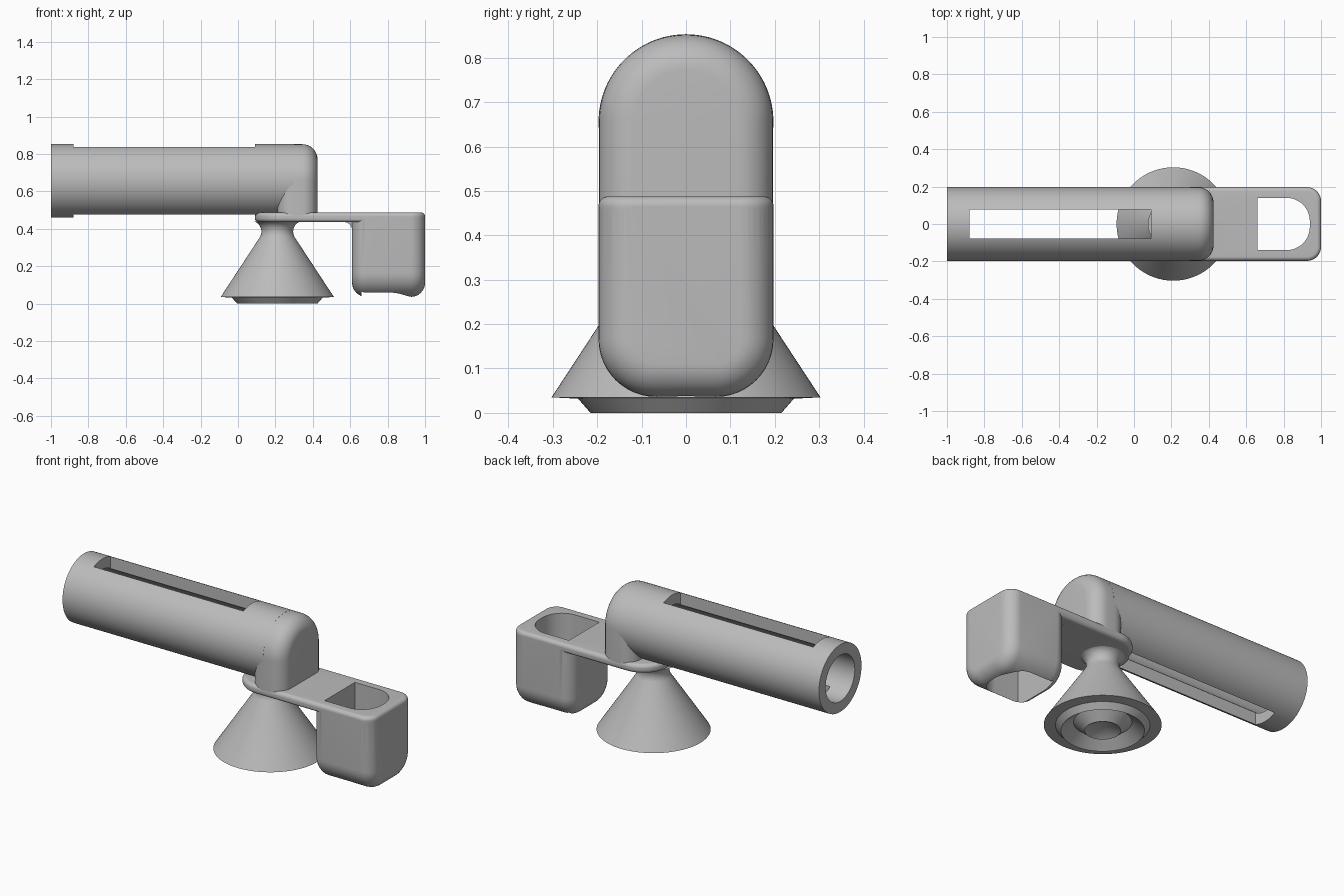
import bpy, bmesh, math
from mathutils import Matrix, Vector

cube = bpy.data.objects.get("Cube")
if cube:
    bpy.data.objects.remove(cube, do_unlink=True)

grey = bpy.data.materials.new("plain grey")
grey.use_nodes = True
colour = (0.5, 0.5, 0.5, 1)
grey.diffuse_color = colour
grey.node_tree.nodes["Principled BSDF"].inputs["Base Color"].default_value = colour


def finish(name, bm):
    bmesh.ops.recalc_face_normals(bm, faces=bm.faces)
    mesh = bpy.data.meshes.new(name)
    bm.to_mesh(mesh)
    bm.free()
    mesh.materials.append(grey)
    ob = bpy.data.objects.new(name, mesh)
    bpy.context.collection.objects.link(ob)
    return ob


def activate(ob):
    bpy.ops.object.select_all(action='DESELECT')
    ob.select_set(True)
    bpy.context.view_layer.objects.active = ob


def combine(ob, other, operation):
    """Apply a boolean and remove the second object."""
    mod = ob.modifiers.new("combine", 'BOOLEAN')
    mod.operation, mod.object, mod.solver = operation, other, 'EXACT'
    activate(ob)
    bpy.ops.object.modifier_apply(modifier=mod.name)
    bpy.data.objects.remove(other, do_unlink=True)


def rounded_rect(u0, u1, v0, v1, radii, steps=12):
    """Outline from the low-low corner, anticlockwise, one radius per corner."""
    pts = []
    corners = [(u0, v0, 1, 1), (u1, v0, -1, 1), (u1, v1, -1, -1), (u0, v1, 1, -1)]
    for i, ((u, v, su, sv), r) in enumerate(zip(corners, radii)):
        if r == 0:
            pts.append((u, v))
            continue
        for k in range(steps + 1):
            a = math.pi + (i + k / steps) * math.pi / 2
            pts.append((u + su * r + r * math.cos(a), v + sv * r + r * math.sin(a)))
    return pts


def prism(name, outline, axis, lo, hi, bevel=0, keep=lambda c: True):
    """Extrude an outline along an axis and round the end edges that pass keep."""
    place = {'x': lambda u, v, w: (w, u, v),
             'y': lambda u, v, w: (u, w, v),
             'z': lambda u, v, w: (u, v, w)}[axis]
    bm = bmesh.new()
    rings = [[bm.verts.new(place(u, v, w)) for u, v in outline] for w in (lo, hi)]
    caps = [bm.faces.new(r) for r in rings]
    n = len(outline)
    for i in range(n):
        j = (i + 1) % n
        bm.faces.new((rings[0][i], rings[0][j], rings[1][j], rings[1][i]))
    bmesh.ops.recalc_face_normals(bm, faces=bm.faces)
    if bevel:
        edges = [e for f in caps for e in f.edges
                 if keep((e.verts[0].co + e.verts[1].co) / 2)]
        bmesh.ops.bevel(bm, geom=edges, offset=bevel, segments=8, profile=0.5,
                        affect='EDGES', clamp_overlap=True)
    return finish(name, bm)


def lathe(name, profile, matrix, closed=False, steps=96):
    """Turn a (radius, height) profile around z, then place it."""
    bm = bmesh.new()
    vs = [bm.verts.new((r, 0, z)) for r, z in profile]
    edges = [bm.edges.new(p) for p in zip(vs, vs[1:])]
    if closed:
        edges.append(bm.edges.new((vs[-1], vs[0])))
    bmesh.ops.spin(bm, geom=vs + edges, cent=(0, 0, 0), axis=(0, 0, 1),
                   angle=2 * math.pi, steps=steps, use_duplicate=False)
    bmesh.ops.remove_doubles(bm, verts=bm.verts, dist=1e-5)
    bm.transform(matrix)
    return finish(name, bm)


half, axis_z, foot_x = 0.197, 0.656, 0.21

# Hollow tube lying along x, slotted through top and bottom
along_x = Matrix.Translation((0, 0, axis_z)) @ Matrix.Rotation(math.pi / 2, 4, 'Y')
tube = lathe("tube", [(0, 0.3), (half, 0.3), (half, -1), (0.135, -1),
                      (0.135, foot_x), (0, foot_x)], along_x)
slot = prism("slot_cutter", rounded_rect(-0.88, 0.09, -0.078, 0.078, [0] * 4), 'z', 0.3, 1)
combine(tube, slot, 'DIFFERENCE')

# Arched elbow that carries the tube
r = half - 0.001
elbow = prism("elbow", rounded_rect(-r, r, 0.46, axis_z + r, (0, 0, r - 0.002, r - 0.002), 24),
              'x', foot_x, 0.425, 0.08, lambda c: c.z > 0.461)

# Flat arm, joined to the hanging cup and its small corner fillet
arm = prism("arm_and_cup", rounded_rect(0.09, 1, -half, half, (0.16, 0.075, 0.075, 0.16)),
            'z', 0.435, 0.488, 0.022)
cup = prism("cup", rounded_rect(-half, half, 0.036, 0.466, (0.13, 0.13, 0, 0)),
            'x', 0.61, 1, 0.075, lambda c: c.z < 0.465)
combine(arm, cup, 'UNION')
gusset = [(0.63, 0.45), (0.565, 0.45), (0.565, 0.436)]
gusset += [(0.565 + 0.046 * math.sin(a), 0.39 + 0.046 * math.cos(a))
           for a in (math.pi / 12 * k for k in range(1, 7))] + [(0.63, 0.39)]
fillet = prism("cup_fillet", gusset, 'y', -0.125, 0.125)
combine(arm, fillet, 'UNION')
pocket = prism("pocket_cutter", rounded_rect(0.66, 0.94, -0.14, 0.14, (0, 0.125, 0.125, 0)),
               'z', -0.1, 0.7)
combine(arm, pocket, 'DIFFERENCE')

# Conical foot with a flared neck and a ridged underside
neck = [(0.135 - 0.05 * math.sin(a), 0.385 + 0.055 * math.cos(a))
        for a in (math.pi / 16 * k for k in range(0, 12))]
foot = lathe("foot", [(0, 0.44)] + neck +
             [(0.303, 0.035), (0.243, 0.032), (0.215, 0), (0.15, 0.05),
              (0.093, 0), (0, 0.05)], Matrix.Translation((foot_x, 0, 0)))

for ob in (tube, elbow, arm, foot):
    activate(ob)
    bpy.ops.object.shade_smooth_by_angle(angle=math.radians(32))
